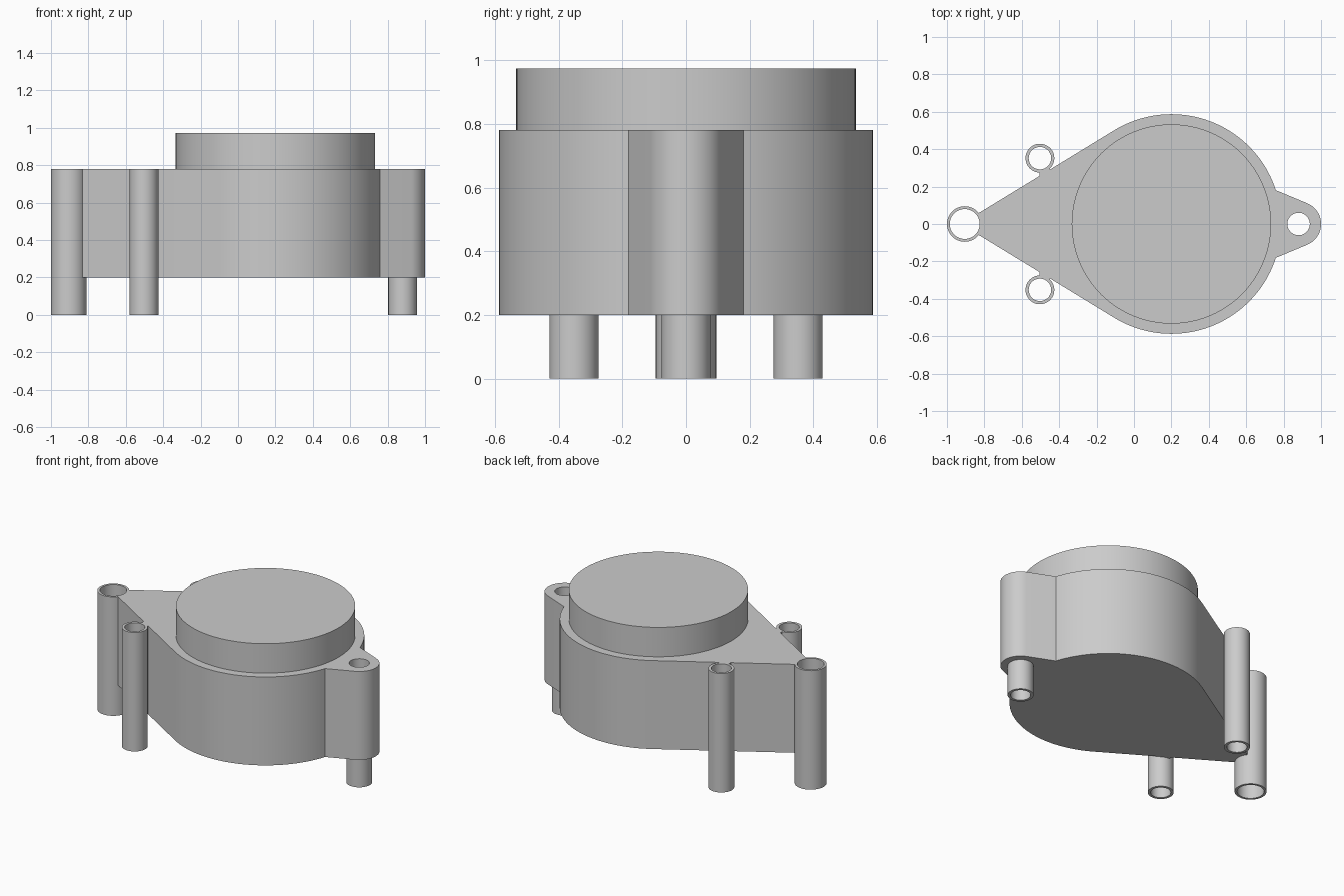
import bpy
from math import cos, sin, atan2, pi, radians, hypot

cube = bpy.data.objects.get("Cube")
if cube:
    bpy.data.objects.remove(cube, do_unlink=True)

grey = bpy.data.materials.new("plain grey")
grey.use_nodes = True
grey.diffuse_color = (0.6, 0.6, 0.6, 1)
grey.node_tree.nodes["Principled BSDF"].inputs["Base Color"].default_value = (0.6, 0.6, 0.6, 1)


def arc(cx, cy, r, a0, a1, n):
    """Points on an arc, both ends included."""
    return [(cx + r * cos(a0 + (a1 - a0) * i / n), cy + r * sin(a0 + (a1 - a0) * i / n))
            for i in range(n + 1)]


def circle(cx, cy, r, n=48):
    return arc(cx, cy, r, 0, 2 * pi, n)[:-1]


def prism(name, loops, z0, z1):
    """Extrude closed outlines; inner outlines become holes."""
    curve = bpy.data.curves.new(name, "CURVE")
    curve.dimensions = "2D"
    curve.fill_mode = "BOTH"
    curve.extrude = (z1 - z0) / 2
    for loop in loops:
        spline = curve.splines.new("POLY")
        spline.points.add(len(loop) - 1)
        for point, (x, y) in zip(spline.points, loop):
            point.co = (x, y, 0, 1)
        spline.use_cyclic_u = True
    obj = bpy.data.objects.new(name, curve)
    obj.location.z = (z0 + z1) / 2
    bpy.context.collection.objects.link(obj)
    bpy.ops.object.select_all(action="DESELECT")
    obj.select_set(True)
    bpy.context.view_layer.objects.active = obj
    bpy.ops.object.convert(target="MESH")
    obj = bpy.context.object
    obj.data.materials.clear()
    obj.data.materials.append(grey)
    bpy.ops.object.shade_smooth_by_angle(angle=radians(30))
    return obj


BOTTOM, TOP = 0.2, 0.78
BODY_X, BODY_R = 0.2, 0.587
TUBE_X, TUBE_R = -0.905, 0.095
LUG_X, LUG_R = 0.88, 0.12
HOLE_R = 0.06

# Body outline: round drum, tapered tail ending at the tail tube, rounded lug
tangent = radians(121.4)
lug_join = atan2(0.18, 0.556)
lug_tangent = radians(67.5)
tail = radians(38)
outline = (arc(LUG_X, 0, LUG_R, -lug_tangent, lug_tangent, 24)
           + arc(BODY_X, 0, BODY_R, lug_join, tangent, 40)
           + arc(TUBE_X, 0, TUBE_R, tail, -tail, 10)
           + arc(BODY_X, 0, BODY_R, -tangent, -lug_join, 40))
prism("body", [outline, circle(LUG_X, 0, HOLE_R)], BOTTOM, TOP)

# Raised round cap
prism("cap", [circle(BODY_X, 0, 0.533, 96)], TOP - 0.05, 0.973)

# Hollow tubes
prism("tail_tube", [circle(TUBE_X, 0, TUBE_R), circle(TUBE_X, 0, 0.08)], 0, TOP)
prism("lug_tube", [circle(LUG_X, 0, 0.077), circle(LUG_X, 0, HOLE_R)], 0, BOTTOM)
for side, label in ((1, "back"), (-1, "front")):
    prism(label + "_tube",
          [circle(-0.503, side * 0.352, 0.077), circle(-0.503, side * 0.352, HOLE_R)], 0, TOP)
    # Small web joining the tube to the tapered wall
    web = [(-0.505, 0.25), (-0.45, 0.28), (-0.45, 0.302), (-0.47, 0.292), (-0.505, 0.279)]
    prism(label + "_web", [[(x, side * y) for x, y in web]], BOTTOM, TOP)
